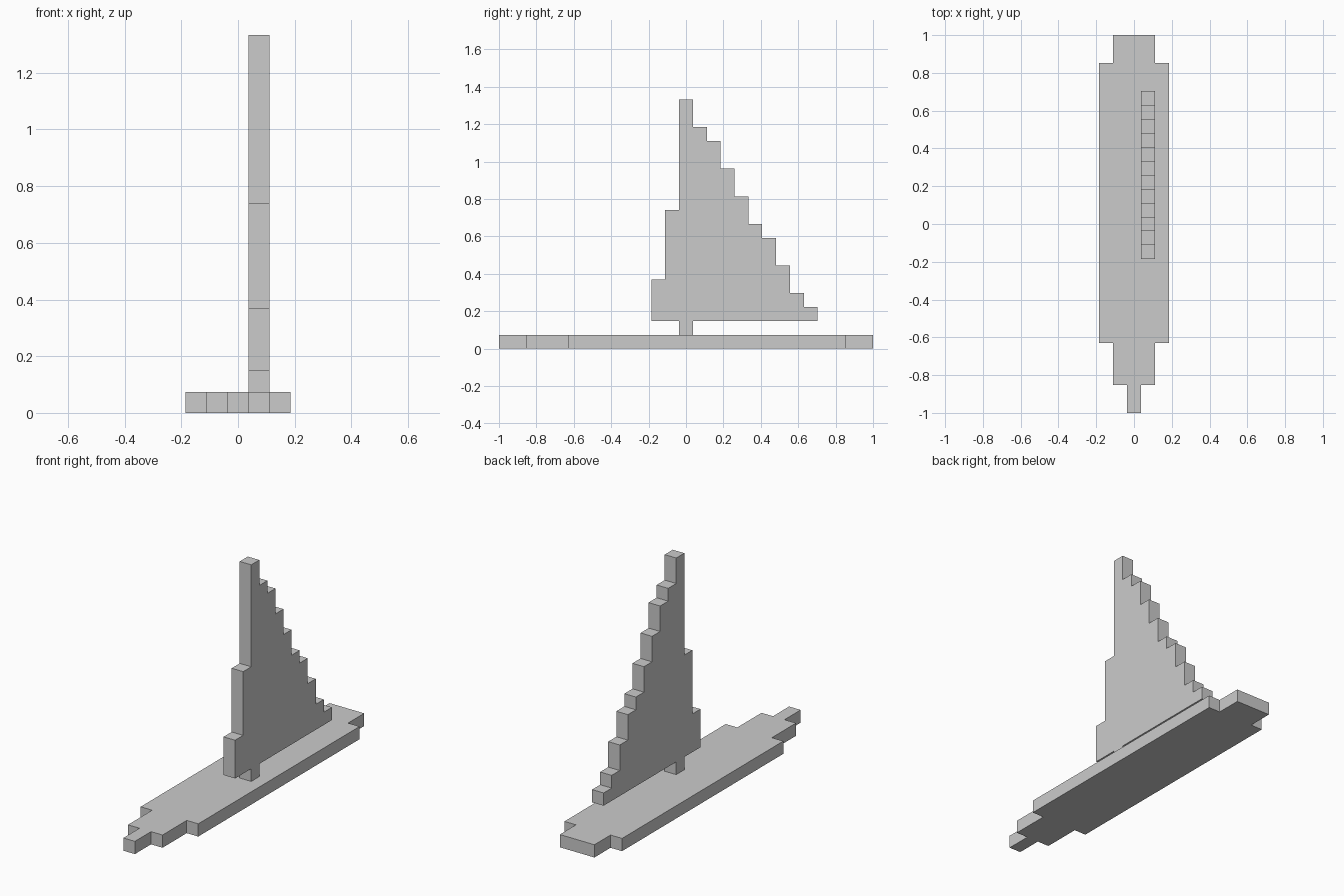
import bpy, bmesh
from mathutils import Vector

if "Cube" in bpy.data.objects:
    bpy.data.objects.remove(bpy.data.objects["Cube"])

U = 2 / 27  # one block


def extruded(name, outline, direction):
    """Extrude a closed flat outline (in blocks) into a solid."""
    bm = bmesh.new()
    face = bm.faces.new([bm.verts.new(Vector(p) * U) for p in outline])
    ext = bmesh.ops.extrude_face_region(bm, geom=[face], use_keep_orig=True)
    moved = [g for g in ext["geom"] if isinstance(g, bmesh.types.BMVert)]
    bmesh.ops.translate(bm, verts=moved, vec=Vector(direction) * U)
    bmesh.ops.recalc_face_normals(bm, faces=bm.faces)
    mesh = bpy.data.meshes.new(name)
    bm.to_mesh(mesh)
    bm.free()
    obj = bpy.data.objects.new(name, mesh)
    bpy.context.collection.objects.link(obj)
    return obj


# Hull: stepped plank, (half width, start y, end y) from bow to stern
sections = [(0.5, -13.5, -11.5), (1.5, -11.5, -8.5), (2.5, -8.5, 11.5), (1.5, 11.5, 13.5)]
side = [(w, y) for w, a, b in sections for y in (a, b)]
hull = [(w, y, 0) for w, y in side] + [(-w, y, 0) for w, y in reversed(side)]
extruded("hull", hull, (0, 0, 1))

# Mast and sail: one-block-thick stepped triangle on a short mast foot
tops = [5, 10, 18, 16, 15, 13, 11, 9, 8, 6, 4, 3]
y0, x0 = -2.5, 0.5
rig = [(x0, y0 + i + d, z) for i, z in enumerate(tops) for d in (0, 1)]
rig += [(x0, y, z) for y, z in [(9.5, 2), (0.5, 2), (0.5, 1), (-0.5, 1), (-0.5, 2), (-2.5, 2)]]
extruded("mast_and_sail", rig, (1, 0, 0))
